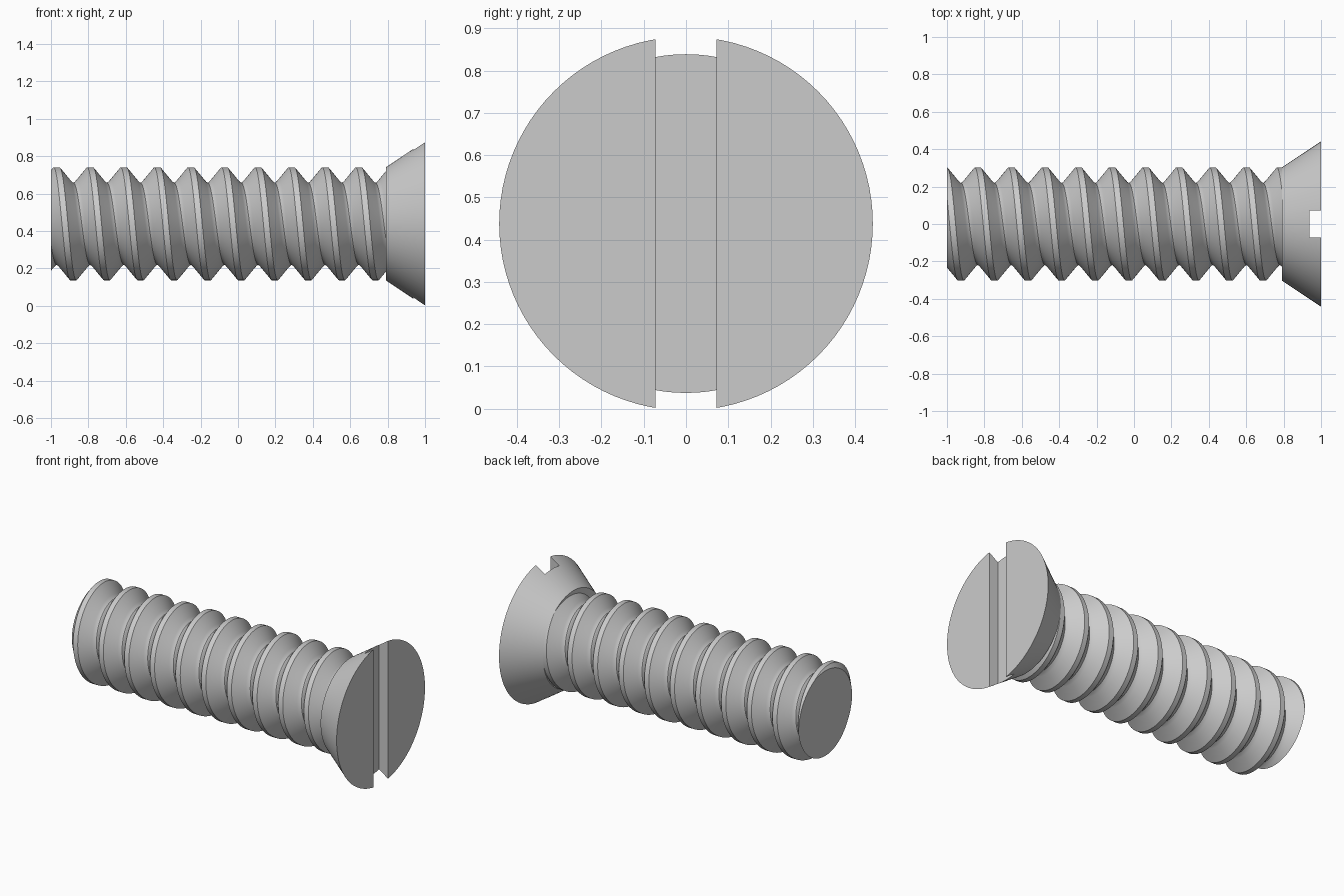
import bpy, bmesh, math
from mathutils import Vector

if "Cube" in bpy.data.objects:
    bpy.data.objects.remove(bpy.data.objects["Cube"])

AXIS_Z = 0.438
PITCH = 0.1795
SEGMENTS = 96
HEAD_START = 0.79

steel = bpy.data.materials.new("grey_steel")
steel.use_nodes = True
steel.diffuse_color = (0.6, 0.6, 0.6, 1)
steel.node_tree.nodes["Principled BSDF"].inputs["Base Color"].default_value = (0.6, 0.6, 0.6, 1)


def ring_point(x, radius, angle):
    # Angle runs from the top towards the front
    return Vector((x, -radius * math.sin(angle), AXIS_Z + radius * math.cos(angle)))


def finish(bm, name):
    bmesh.ops.recalc_face_normals(bm, faces=bm.faces)
    mesh = bpy.data.meshes.new(name)
    bm.to_mesh(mesh)
    bm.free()
    obj = bpy.data.objects.new(name, mesh)
    bpy.context.collection.objects.link(obj)
    mesh.materials.append(steel)
    return obj


def smooth(obj):
    bpy.ops.object.select_all(action='DESELECT')
    obj.select_set(True)
    bpy.context.view_layer.objects.active = obj
    bpy.ops.object.shade_smooth_by_angle(angle=math.radians(26))


# Threaded shank: one tooth profile swept along a helix, trimmed at both ends
half = [(0.016, 0.302), (0.07, 0.236), (0.08, 0.225)]
tooth = [(-x, r) for x, r in reversed(half)] + half + [(PITCH / 2, 0.219)]
profile = [(-0.97 + PITCH * turn + x, r) for turn in range(-2, 12) for x, r in tooth]
bm = bmesh.new()
rows = []
for s in range(SEGMENTS + 1):
    t = s / SEGMENTS
    rows.append([bm.verts.new(ring_point(x + PITCH * t, r, math.tau * t)) for x, r in profile])
for a, b in zip(rows, rows[1:]):
    for i in range(len(profile) - 1):
        bm.faces.new((a[i], a[i + 1], b[i + 1], b[i]))
bmesh.ops.remove_doubles(bm, verts=bm.verts, dist=0.0001)
for x, side in ((-1, -1), (HEAD_START + 0.003, 1)):
    cut = bmesh.ops.bisect_plane(bm, geom=bm.verts[:] + bm.edges[:] + bm.faces[:],
                                 plane_co=(x, 0, 0), plane_no=(side, 0, 0), clear_outer=True)
    rim = [e for e in cut["geom_cut"] if isinstance(e, bmesh.types.BMEdge)]
    bmesh.ops.contextual_create(bm, geom=rim)
smooth(finish(bm, "threaded_shank"))

# Countersunk head
bm = bmesh.new()
back, front = [[bm.verts.new(ring_point(x, r, math.tau * s / SEGMENTS)) for s in range(SEGMENTS)]
               for x, r in ((HEAD_START, 0.302), (1, 0.442))]
bm.faces.new(back)
bm.faces.new(front)
for s in range(SEGMENTS):
    n = (s + 1) % SEGMENTS
    bm.faces.new((back[s], back[n], front[n], front[s]))
head = finish(bm, "countersunk_head")

# Driver slot cut through the head
bm = bmesh.new()
bmesh.ops.create_cube(bm, size=1)
for v in bm.verts:
    v.co = Vector((1.038 + v.co.x * 0.2, v.co.y * 0.144, AXIS_Z + v.co.z * 1.2))
cutter = finish(bm, "slot_cutter")
cutter.hide_render = True
slot = head.modifiers.new("driver_slot", 'BOOLEAN')
slot.operation = 'DIFFERENCE'
slot.solver = 'EXACT'
slot.object = cutter
bpy.context.view_layer.objects.active = head
bpy.ops.object.modifier_apply(modifier=slot.name)
bpy.data.objects.remove(cutter)
smooth(head)
